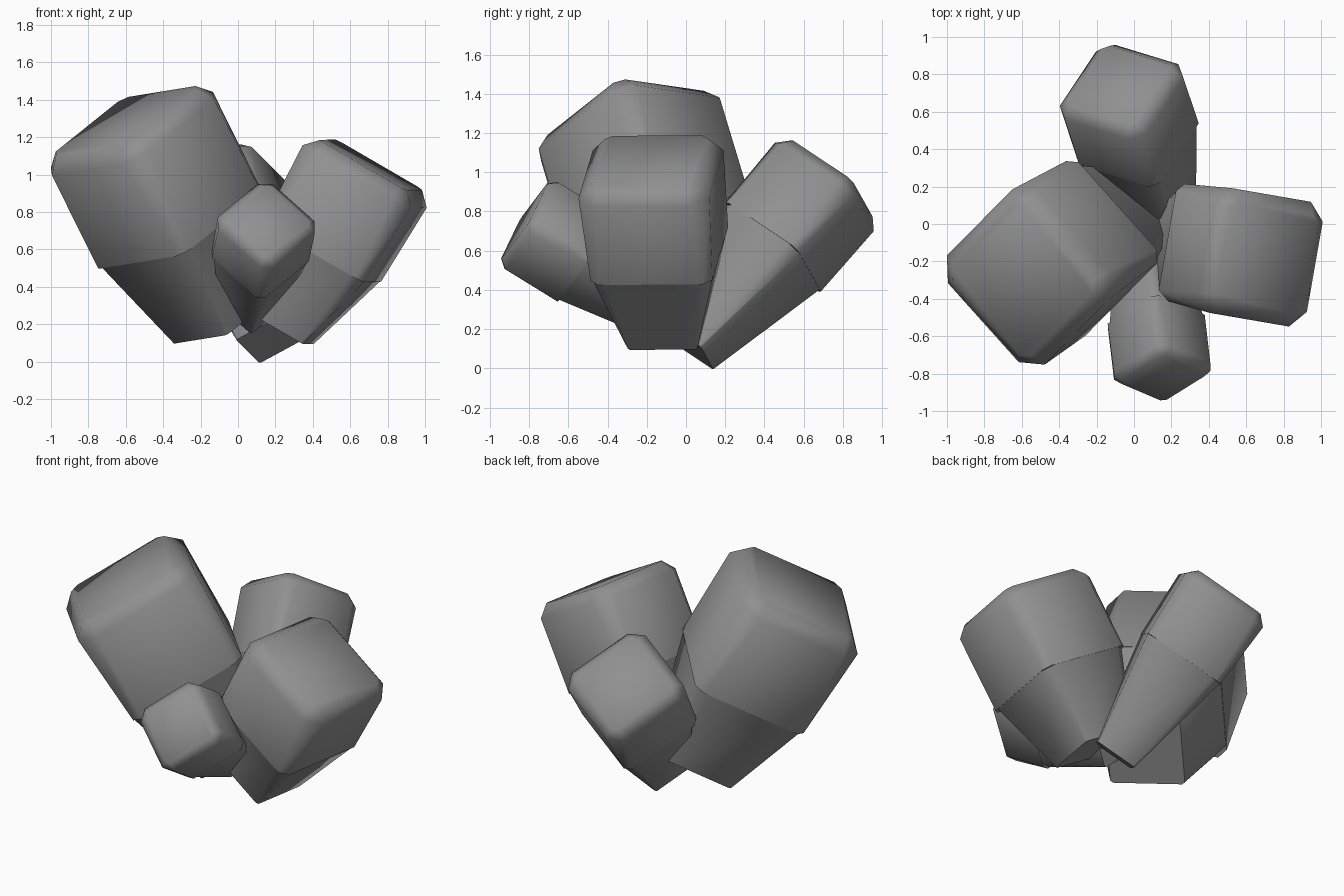
import bpy, bmesh
from mathutils import Vector, Matrix

if "Cube" in bpy.data.objects:
    bpy.data.objects.remove(bpy.data.objects["Cube"])

# dark stone grey
stone = bpy.data.materials.new("dark_stone")
stone.diffuse_color = (0.28, 0.28, 0.28, 1)
stone.use_nodes = True
stone.node_tree.nodes["Principled BSDF"].inputs["Base Color"].default_value = stone.diffuse_color


def ring(bm, z, half, cham):
    """Chamfered square ring of eight vertices."""
    a, b = half, half - cham
    pts = [(a, -b), (a, b), (b, a), (-b, a), (-a, b), (-a, -b), (-b, -a), (b, -a)]
    return [bm.verts.new((x, y, z)) for x, y in pts]


def crystal(name, cap, axis, edge, width, head, length, end_width):
    """Square crystal: bevelled head on a tapering root, cap centre at local origin."""
    n = Vector(axis).normalized()
    u = Vector(edge)
    u = (u - n * u.dot(n)).normalized()
    v = n.cross(u)
    w = width
    bm = bmesh.new()
    rings = [
        ring(bm, -length, end_width / 2, 0.02 * w),    # root end
        ring(bm, -head, 0.487 * w, 0.105 * w),         # root top, rounder than the head
        ring(bm, -head, 0.49 * w, 0.07 * w),           # neck
        ring(bm, -0.11 * w, 0.525 * w, 0.145 * w),     # shoulder
        ring(bm, 0, 0.42 * w, 0.06 * w),               # cap
    ]
    bm.faces.new(list(reversed(rings[0])))
    bm.faces.new(rings[-1])
    for lo, hi in zip(rings, rings[1:]):
        for i in range(8):
            j = (i + 1) % 8
            bm.faces.new((lo[i], lo[j], hi[j], hi[i]))
    for f in bm.faces:
        f.smooth = True
    # crisp creases at the root end and neck
    for r in rings[:3]:
        for i in range(8):
            bm.edges.get((r[i], r[(i + 1) % 8])).smooth = False
    m = Matrix((u, v, n)).transposed().to_4x4()
    m.translation = Vector(cap)
    bm.transform(m)
    me = bpy.data.meshes.new(name)
    bm.to_mesh(me)
    bm.free()
    me.materials.append(stone)
    ob = bpy.data.objects.new(name, me)
    bpy.context.collection.objects.link(ob)


# name, cap centre, axis, cap edge direction, width, head length, total length, root width
crystal("large_left_crystal", (-0.60, -0.305, 1.29), (-0.43, -0.26, 0.865),
        (0.43, -0.48, 0.07), 0.75, 0.67, 1.23, 0.44)
crystal("right_crystal", (0.712, -0.185, 1.052), (0.49, -0.09, 0.87),
        (0.17, 0.985, 0.0), 0.645, 0.54, 1.0, 0.36)
crystal("back_crystal", (-0.078, 0.742, 0.968), (-0.21, 0.635, 0.745),
        (0.39, -0.12, 0.21), 0.525, 0.47, 1.148, 0.26)
crystal("small_front_crystal", (0.155, -0.825, 0.75), (0.10, -0.85, 0.52),
        (0.26, 0.15, 0.22), 0.405, 0.36, 0.87, 0.25)
